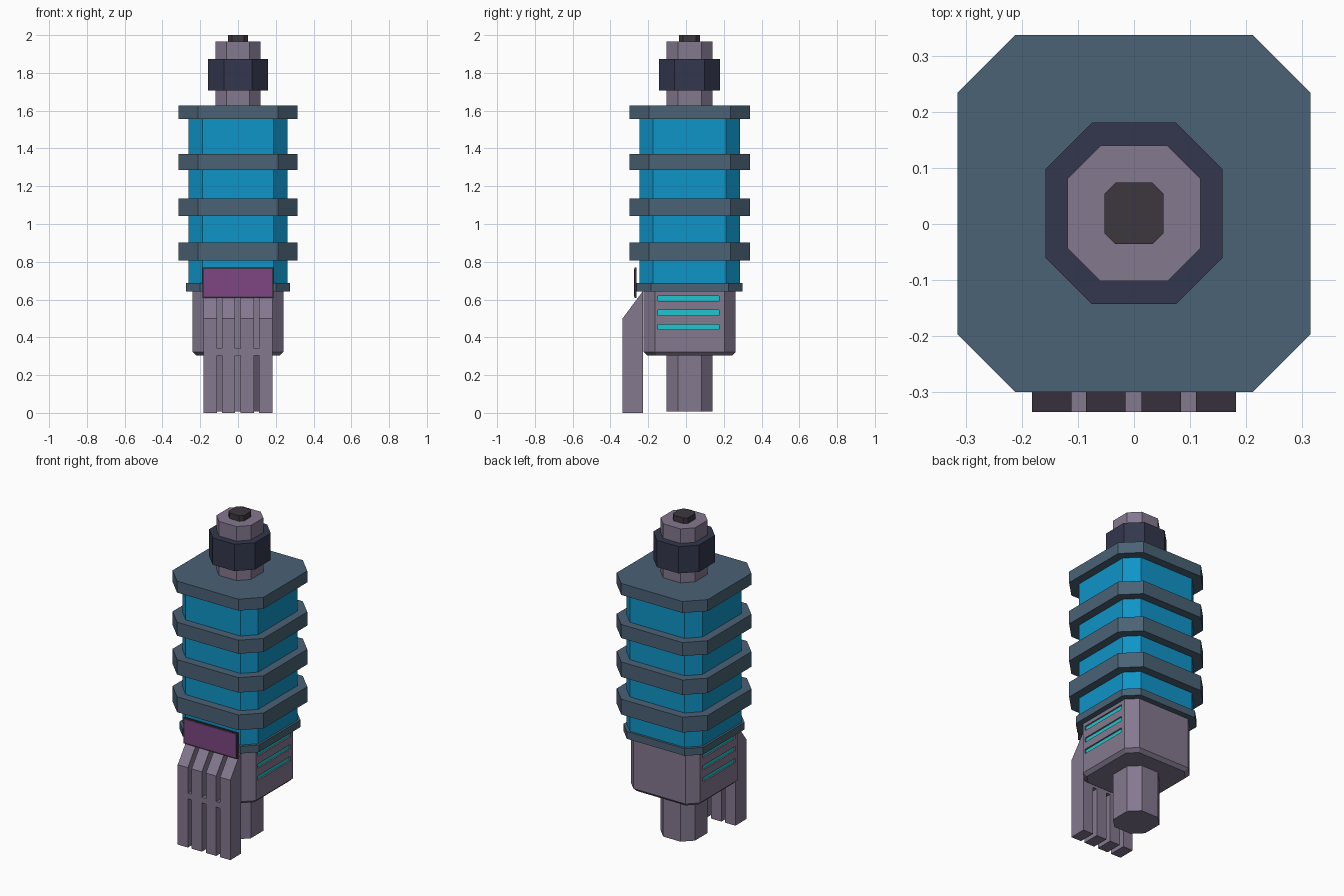
import bpy, bmesh

if "Cube" in bpy.data.objects:
    bpy.data.objects.remove(bpy.data.objects["Cube"])

CY = 0.019  # y centre of the main stack


def material(name, hex_rgb):
    def lin(c):
        return c / 12.92 if c <= 0.04045 else ((c + 0.055) / 1.055) ** 2.4
    m = bpy.data.materials.new(name)
    m.diffuse_color = [lin(int(hex_rgb[i:i + 2], 16) / 255) for i in (0, 2, 4)] + [1]
    m.use_nodes = True
    m.node_tree.nodes["Principled BSDF"].inputs["Base Color"].default_value = m.diffuse_color
    return m


LILAC = material("lilac_metal", "84788F")
BLUE = material("blue_body", "0F95C8")
SLATE = material("slate_ring", "4A6275")
NAVY = material("navy_nut", "33374D")
DARK = material("dark_trim", "3D373F")
PURPLE = material("purple_panel", "7D4682")
CYAN = material("cyan_light", "22C4CC")


def finish(name, bm, mat):
    bmesh.ops.recalc_face_normals(bm, faces=bm.faces)
    me = bpy.data.meshes.new(name)
    bm.to_mesh(me)
    bm.free()
    ob = bpy.data.objects.new(name, me)
    bpy.context.collection.objects.link(ob)
    if mat:
        me.materials.append(mat)
    return ob


def loft(bm, rings):
    """Skin between matching rings of points and cap both ends."""
    rows = [[bm.verts.new(p) for p in r] for r in rings]
    n = len(rows[0])
    for a, b in zip(rows, rows[1:]):
        for i in range(n):
            j = (i + 1) % n
            bm.faces.new((a[i], a[j], b[j], b[i]))
    bm.faces.new(rows[0])
    bm.faces.new(rows[-1])


def octagon(hx, hy, c, z):
    pts = [(hx - c, -hy), (hx, c - hy), (hx, hy - c), (hx - c, hy),
           (c - hx, hy), (-hx, hy - c), (-hx, c - hy), (c - hx, -hy)]
    return [(x, y + CY, z) for x, y in pts]


def prism(name, h, c, z0, z1, mat, bottom_bevel=0.0):
    """Square column with cut corners."""
    hx, hy = h
    rings = [octagon(hx, hy, c, z0 + bottom_bevel), octagon(hx, hy, c, z1)]
    if bottom_bevel:
        b = bottom_bevel
        rings.insert(0, octagon(hx - b, hy - b, c - b * 0.4, z0))
    bm = bmesh.new()
    loft(bm, rings)
    return finish(name, bm, mat)


def add_box(bm, x, y, z):
    loft(bm, [[(x[0], y[0], h), (x[1], y[0], h), (x[1], y[1], h), (x[0], y[1], h)] for h in z])


def box(name, x, y, z, mat):
    bm = bmesh.new()
    add_box(bm, x, y, z)
    return finish(name, bm, mat)


# Top post, nut and tip
prism("top_post", (0.119, 0.121), 0.059, 1.60, 1.965, LILAC)
prism("top_nut", (0.158, 0.162), 0.083, 1.706, 1.874, NAVY)
prism("top_tip", (0.053, 0.055), 0.02, 1.95, 2.0, DARK)

# Ribbed body
prism("main_body", (0.262, 0.266), 0.073, 0.68, 1.60, BLUE)
for i, (z0, z1) in enumerate([(0.807, 0.903), (1.042, 1.136), (1.285, 1.37), (1.555, 1.627)]):
    prism(f"body_rib_{i + 1}", (0.315, 0.319), 0.103, z0, z1, SLATE)
prism("base_ring", (0.275, 0.28), 0.075, 0.643, 0.688, SLATE)

# Lower housing with bottom bevel, and the peg beneath it
housing = prism("lower_housing", (0.24, 0.244), 0.06, 0.303, 0.645, LILAC, 0.02)
prism("lower_peg", (0.119, 0.121), 0.059, 0.008, 0.32, LILAC)

# Light strips set into slots on both sides of the housing
cut = bmesh.new()
for i, z in enumerate((0.455, 0.530, 0.606)):
    for side, s in (("left", -1), ("right", 1)):
        add_box(cut, sorted((s * 0.228, s * 0.26)), (-0.147, 0.175), (z - 0.014, z + 0.014))
        box(f"light_strip_{side}_{i + 1}", sorted((s * 0.22, s * 0.231)),
            (-0.147, 0.175), (z - 0.014, z + 0.014), CYAN)
cutter = finish("slot_cutter", cut, None)
cutter.hide_render = True
cutter.hide_viewport = True
mod = housing.modifiers.new("slots", 'BOOLEAN')
mod.object = cutter
mod.solver = 'EXACT'

# Four prongs with sloped tops, linked by flush bridges
profile = [(-0.336, 0.0), (-0.336, 0.50), (-0.228, 0.645), (-0.228, 0.0)]
spans = [(-0.182, -0.112), (-0.086, -0.015), (0.013, 0.084), (0.111, 0.182)]
bm = bmesh.new()
for span in spans:
    loft(bm, [[(x, y, z) for y, z in profile] for x in span])
for a, b in zip(spans, spans[1:]):
    add_box(bm, (a[1], b[0]), (-0.336, -0.228), (0.305, 0.34))
finish("front_prongs", bm, LILAC)

# Framed panel above the prongs
box("panel_frame", (-0.187, 0.187), (-0.272, -0.262), (0.608, 0.77), DARK)
box("panel_face", (-0.179, 0.179), (-0.274, -0.268), (0.616, 0.762), PURPLE)
